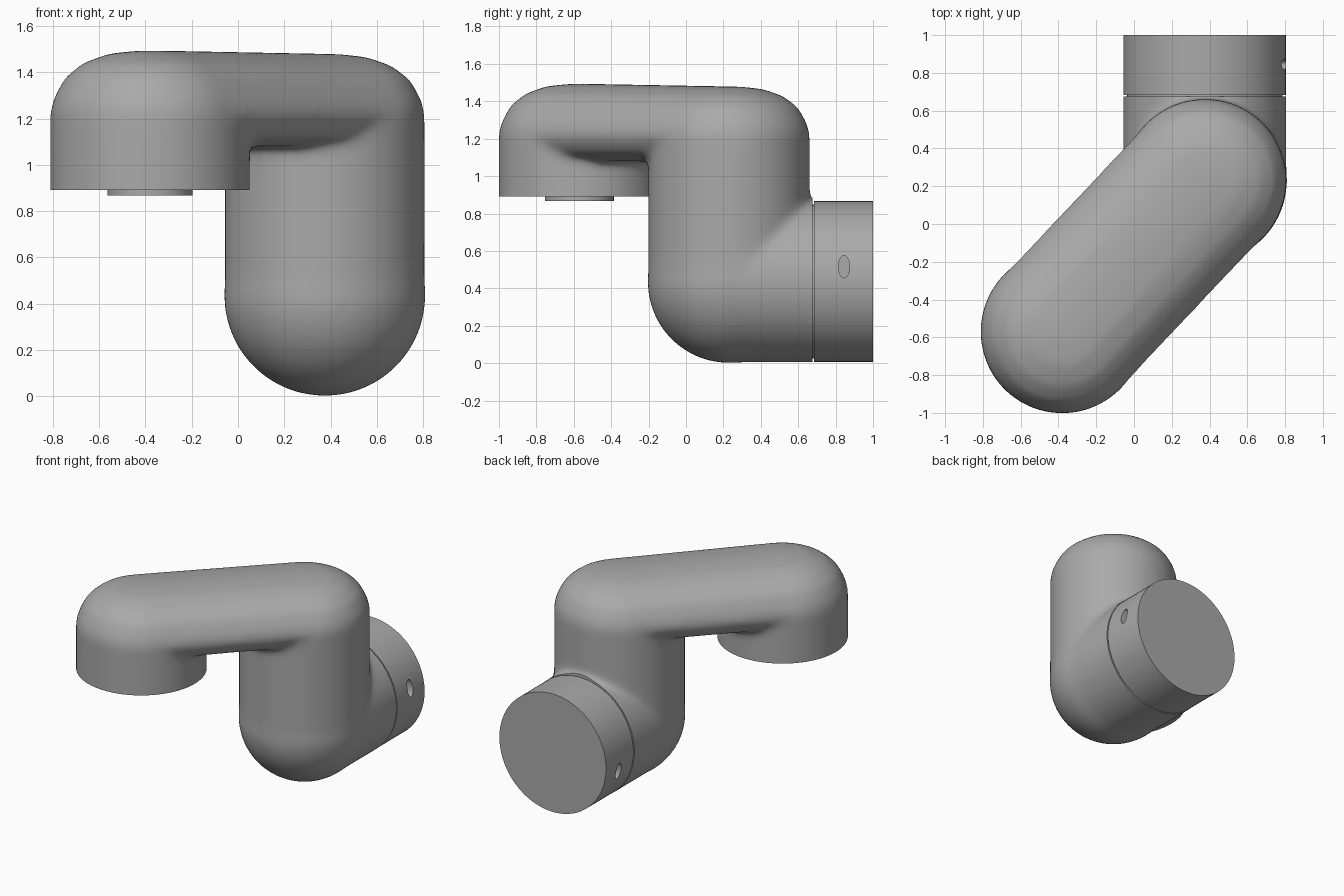
import bpy, bmesh, math
from mathutils import Matrix, Vector

if "Cube" in bpy.data.objects:
    bpy.data.objects.remove(bpy.data.objects["Cube"], do_unlink=True)

R = 0.432                            # tube radius
TIP = Vector((-0.38, -0.57, 0))      # axis of the free end
POST = Vector((0.375, 0.23, 0))      # axis of the upright
AXIS_Z = 0.436                       # height of the horizontal tube

grey = bpy.data.materials.new("plain grey")
grey.use_nodes = True
grey.diffuse_color = (0.4, 0.4, 0.4, 1)
grey.node_tree.nodes["Principled BSDF"].inputs["Base Color"].default_value = (0.4, 0.4, 0.4, 1)


def add_object(name, bm):
    bmesh.ops.recalc_face_normals(bm, faces=bm.faces)
    mesh = bpy.data.meshes.new(name)
    bm.to_mesh(mesh)
    bm.free()
    mesh.materials.append(grey)
    obj = bpy.data.objects.new(name, mesh)
    bpy.context.collection.objects.link(obj)
    return obj


def tube(bm, start, end, radius, sides=96):
    start, end = Vector(start), Vector(end)
    axis = end - start
    turn = axis.to_track_quat('Z', 'Y').to_matrix().to_4x4()
    bmesh.ops.create_cone(bm, cap_ends=True, segments=sides, radius1=radius, radius2=radius,
                          depth=axis.length, matrix=Matrix.Translation((start + end) / 2) @ turn)


def smooth(obj, angle=35):
    bpy.ops.object.select_all(action='DESELECT')
    obj.select_set(True)
    bpy.context.view_layer.objects.active = obj
    bpy.ops.object.shade_smooth_by_angle(angle=math.radians(angle))


# Rounded link: hull of two lathed pads, the one over the upright a little lower
LINK = [(0.25, 1.08), (0.38, 1.12), (0.425, 1.19), (0.432, 1.23), (0.415, 1.29),
        (0.37, 1.375), (0.29, 1.44), (0.18, 1.48), (0.06, 1.493)]
bm = bmesh.new()
for centre, squash in ((TIP, 1), (POST, 0.95)):
    for r, z in LINK:
        height = 1.2 + (z - 1.2) * (squash if z > 1.2 else 1)
        ring = bmesh.ops.create_circle(bm, segments=64, radius=r,
                                       matrix=Matrix.Translation((centre.x, centre.y, height)))
hull = bmesh.ops.convex_hull(bm, input=bm.verts)
spare = {g for key in ("geom_interior", "geom_unused") for g in hull[key]
         if isinstance(g, bmesh.types.BMVert)}
bmesh.ops.delete(bm, geom=list(spare), context='VERTS')

# Free end, upright, elbow ball and horizontal tube
tube(bm, (TIP.x, TIP.y, 0.7), (TIP.x, TIP.y, 1.23), R)
tube(bm, (POST.x, POST.y, AXIS_Z), (POST.x, POST.y, 1.23), R)
tube(bm, (POST.x, POST.y, AXIS_Z), (POST.x, 0.85, AXIS_Z), R)
bmesh.ops.create_uvsphere(bm, u_segments=64, v_segments=32, radius=R + 0.004,
                          matrix=Matrix.Translation((POST.x, POST.y, AXIS_Z)))
body = add_object("arm_body", bm)

# Melt the parts into one skin with soft fillets
remesh = body.modifiers.new("Blend", 'REMESH')
remesh.mode = 'VOXEL'
remesh.voxel_size = 0.018
soften = body.modifiers.new("Fillet", 'SMOOTH')
soften.factor = 0.5
soften.iterations = 22
bpy.context.view_layer.update()
bm = bmesh.new()
bm.from_object(body, bpy.context.evaluated_depsgraph_get())
body.modifiers.clear()

# Trim both open ends flat
for point, normal in (((0, 0, 0.89), (0, 0, -1)), ((0, 0.675, 0), (0, 1, 0))):
    near = [f for f in bm.faces if normal[1] or f.calc_center_median().x < 0.1
            and f.calc_center_median().y < -0.1]
    geom = set(near)
    for f in near:
        geom.update(f.edges)
        geom.update(f.verts)
    cut = bmesh.ops.bisect_plane(bm, geom=list(geom), plane_co=point, plane_no=normal,
                                 clear_outer=True)["geom_cut"]
    bmesh.ops.holes_fill(bm, edges=[e for e in cut if isinstance(e, bmesh.types.BMEdge)], sides=0)
bmesh.ops.recalc_face_normals(bm, faces=bm.faces)
bm.to_mesh(body.data)
bm.free()
smooth(body)

# Sunken neck in the groove
bm = bmesh.new()
tube(bm, (POST.x, 0.65, AXIS_Z), (POST.x, 0.70, AXIS_Z), R - 0.02)
smooth(add_object("groove_neck", bm))

# End collar with two opposite pin holes
bm = bmesh.new()
tube(bm, (POST.x, 0.684, AXIS_Z), (POST.x, 1, AXIS_Z), R - 0.002)
collar = add_object("end_collar", bm)
bm = bmesh.new()
for side in (-1, 1):
    place = Matrix.Translation((POST.x + side * R, 0.845, AXIS_Z + side * 0.08))
    bmesh.ops.create_cone(bm, cap_ends=True, segments=32, radius1=1, radius2=1, depth=0.16,
                          matrix=place @ Matrix.Rotation(math.pi / 2, 4, 'Y')
                          @ Matrix.Diagonal((0.06, 0.03, 1, 1)))
cutter = add_object("pin_hole_cutter", bm)
cutter.hide_render = True
cutter.hide_set(True)
holes = collar.modifiers.new("Pin holes", 'BOOLEAN')
holes.operation = 'DIFFERENCE'
holes.solver = 'EXACT'
holes.object = cutter
bpy.context.view_layer.update()
drilled = bpy.data.meshes.new_from_object(collar.evaluated_get(bpy.context.evaluated_depsgraph_get()))
collar.modifiers.clear()
collar.data = drilled
bpy.data.objects.remove(cutter, do_unlink=True)
smooth(collar)

# Small boss under the free end
bm = bmesh.new()
tube(bm, (TIP.x, TIP.y, 0.867), (TIP.x, TIP.y, 0.93), 0.184, 64)
smooth(add_object("underside_boss", bm))
